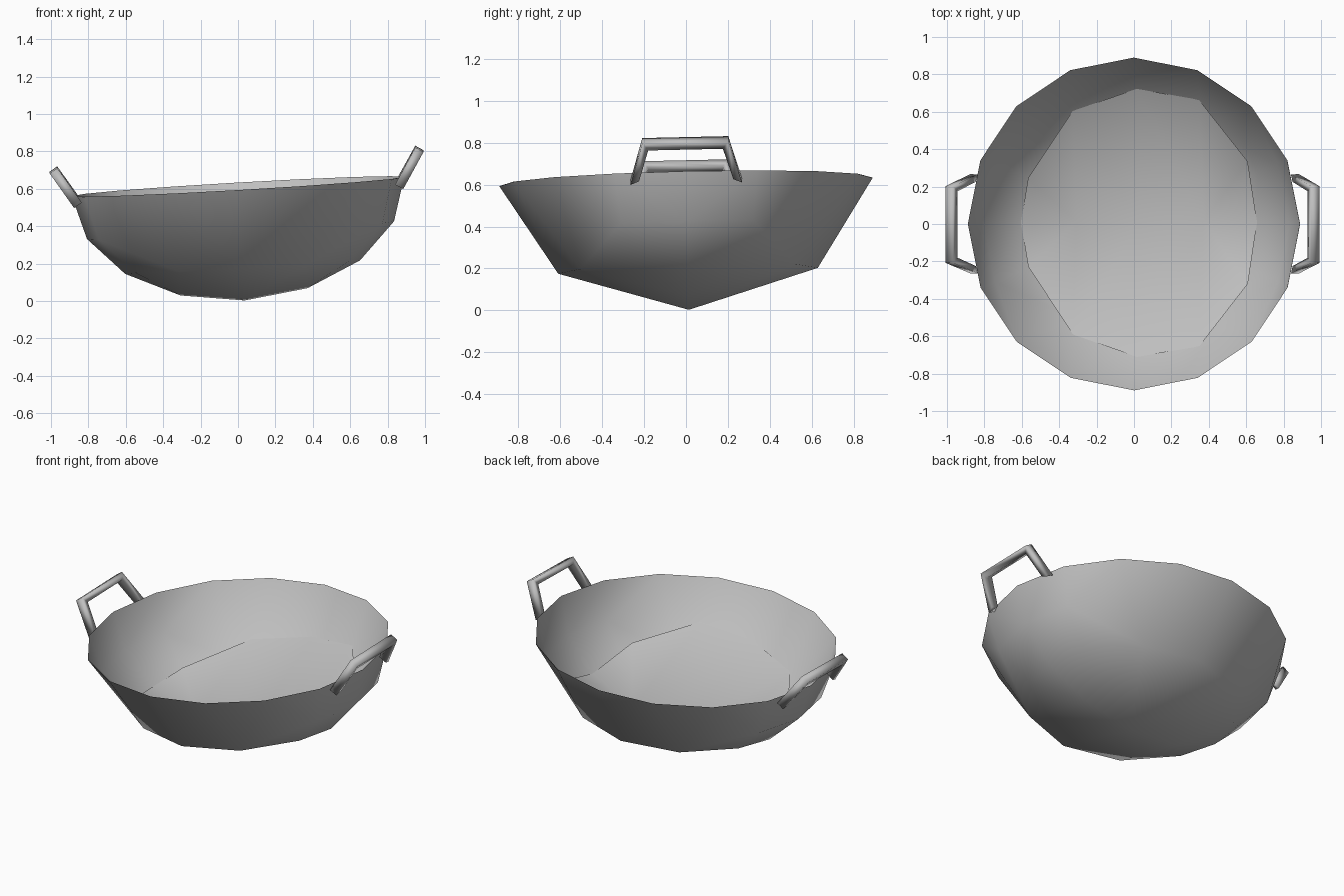
import bpy
import bmesh
from math import sin, cos, radians
from mathutils import Matrix, Vector

cube = bpy.data.objects.get("Cube")
if cube:
    bpy.data.objects.remove(cube, do_unlink=True)

RADIUS, DEPTH = 0.89, 0.61
# The whole pan leans slightly to one side
TILT = (Matrix.Translation((0, 0, 0.612))
        @ Matrix.Rotation(radians(-3.3), 4, 'Y')
        @ Matrix.Rotation(radians(1.3), 4, 'X'))


def material(name, grey):
    mat = bpy.data.materials.new(name)
    mat.use_nodes = True
    color = (grey, grey, grey, 1)
    mat.diffuse_color = color
    mat.node_tree.nodes["Principled BSDF"].inputs["Base Color"].default_value = color
    return mat


steel = material("grey steel", 0.52)


def on_bowl(angle, slope, scale=1):
    """Point on the bowl: compass angle, and degrees below the rim."""
    a, s = radians(angle), radians(slope)
    flat = RADIUS * cos(s)
    return Vector((flat * cos(a), flat * sin(a), -DEPTH * sin(s))) * scale


def make_object(name, bm):
    mesh = bpy.data.meshes.new(name)
    bm.to_mesh(mesh)
    bm.free()
    mesh.materials.append(steel)
    mesh.transform(TILT)
    for poly in mesh.polygons:
        poly.use_smooth = True
    obj = bpy.data.objects.new(name, mesh)
    bpy.context.collection.objects.link(obj)
    return obj


def lower_skin(name, points, face_up=False):
    """Faceted skin stretched under a set of points, open at the top."""
    bm = bmesh.new()
    for p in points:
        bm.verts.new(p)
    bmesh.ops.remove_doubles(bm, verts=bm.verts, dist=0.001)
    bmesh.ops.convex_hull(bm, input=bm.verts)
    bmesh.ops.recalc_face_normals(bm, faces=bm.faces)
    bm.normal_update()
    upper = [f for f in bm.faces if f.normal.z > -0.01]
    bmesh.ops.delete(bm, geom=upper, context='FACES')
    if face_up:
        bmesh.ops.reverse_faces(bm, faces=bm.faces)
    return make_object(name, bm)


# Bowl: full rim, coarser middle ring, finer spine running from handle to handle
spine = [on_bowl(side, s) for side in (0, 180) for s in (45, 67.5, 90)]
rim = [on_bowl(i * 22.5, 0) for i in range(16)]
shoulders = [on_bowl(side + a, 22.5) for side in (0, 180) for a in (-22.5, 0, 22.5)]
middle = [on_bowl(m * a, 45, 0.983) for m in (1, -1)
          for a in (22.5, 56.25, 90, 123.75, 157.5)]
bowl = lower_skin("bowl", rim + shoulders + middle + spine)
shell = bowl.modifiers.new("thickness", 'SOLIDIFY')
shell.thickness = 0.003
shell.offset = -1
shell.use_rim = False

# Bowl floor: creased panel rising up the wall at front and back
floor_points = [p + Vector((0, 0, 0.02)) for p in spine if p.z < -0.5]
# Compass angle, radius and depth below the rim of the panel's corners
outline = ((0, 0.635, 0.42), (29, 0.675, 0.325), (63, 0.74, 0.224), (90, 0.717, 0.262),
           (120, 0.69, 0.302), (158, 0.635, 0.39), (180, 0.63, 0.42))
for angle, r, depth in outline:
    for m in (1, -1):
        a = radians(m * angle)
        floor_points.append(Vector((r * cos(a), r * sin(a), -depth)))
lower_skin("bowl_floor", floor_points, face_up=True)


# Handles: flat-sided bent bars leaning outwards from the rim
def handle(name, side):
    foot, top = Vector((0.86, 0, -0.045)), Vector((0.98, 0, 0.146))
    lean = top - foot
    across = Vector((lean.z, 0, -lean.x)).normalized() * 0.025
    # Half outline: outer foot, inner foot, inner corner, outer corner
    half = [(0.265, 0), (0.225, 0.08), (0.178, 0.82), (0.205, 1)]
    loop = half[:3] + [(-y, t) for y, t in (half[2], half[1], half[0], half[3])] + half[3:]
    bm = bmesh.new()
    verts = [bm.verts.new(foot + lean * t + Vector((0, y, 0)) - across) for y, t in loop]
    face = bm.faces.new(verts)
    grown = bmesh.ops.extrude_face_region(bm, geom=[face], use_keep_orig=True)
    moved = [g for g in grown["geom"] if isinstance(g, bmesh.types.BMVert)]
    bmesh.ops.translate(bm, verts=moved, vec=across * 2)
    for v in bm.verts:
        v.co.x *= side
    bmesh.ops.recalc_face_normals(bm, faces=bm.faces)
    make_object(name, bm)


handle("left_handle", 1)
handle("right_handle", -1)
